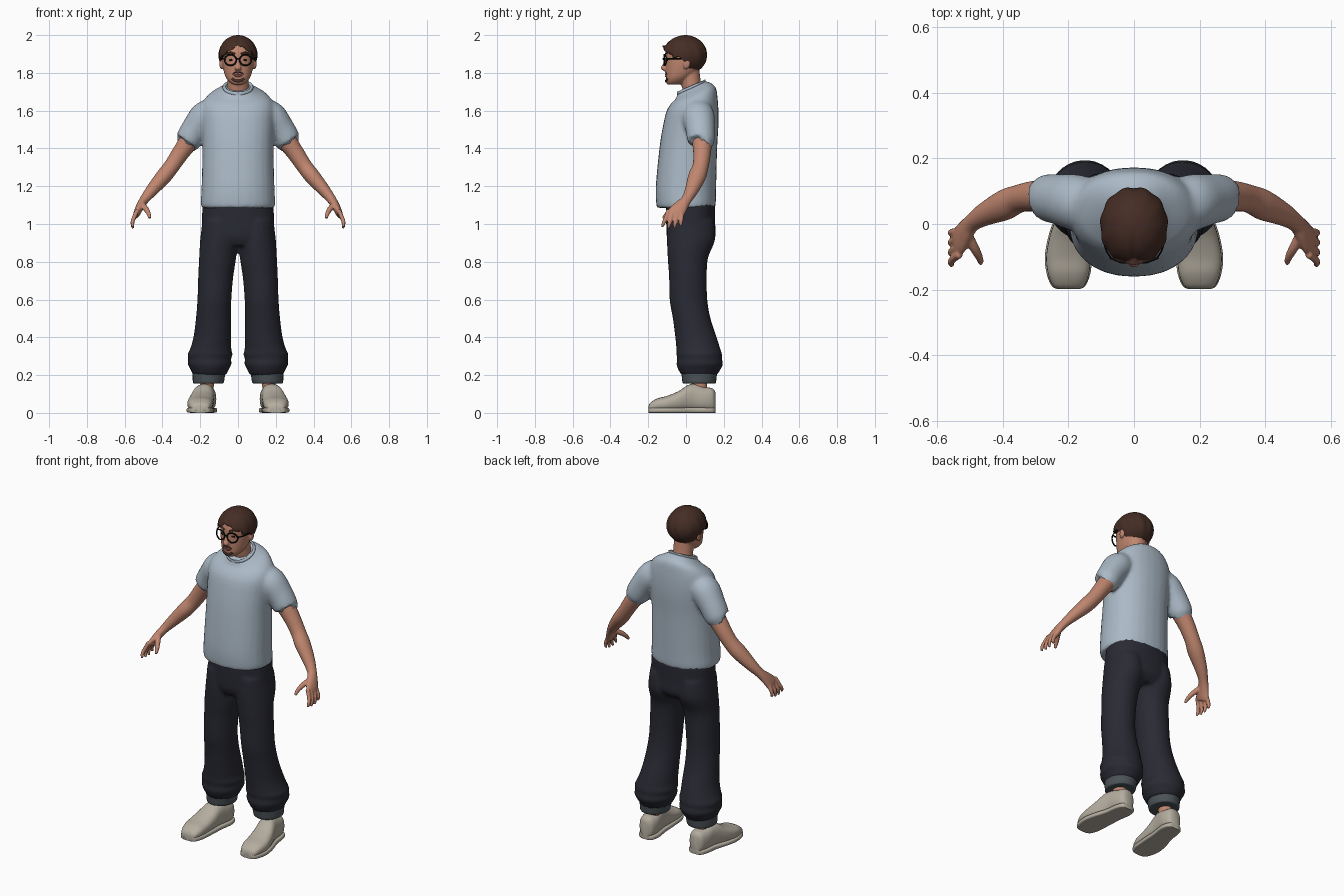
import bpy, bmesh, math
from mathutils import Vector, Matrix

cube = bpy.data.objects.get("Cube")
if cube:
    bpy.data.objects.remove(cube)


def material(name, r, g, b):
    m = bpy.data.materials.new(name)
    m.use_nodes = True
    m.diffuse_color = (r, g, b, 1)
    bsdf = m.node_tree.nodes["Principled BSDF"]
    bsdf.inputs["Base Color"].default_value = (r, g, b, 1)
    bsdf.inputs["Roughness"].default_value = 0.8
    return m


SKIN = material("skin", 0.53, 0.24, 0.16)
SHIRT = material("pale_blue_cotton", 0.41, 0.49, 0.57)
DENIM = material("dark_denim", 0.022, 0.023, 0.033)
CUFF = material("grey_cuff", 0.07, 0.085, 0.095)
SHOE = material("beige_canvas", 0.46, 0.42, 0.35)
HAIR = material("brown_hair", 0.06, 0.026, 0.018)
BLACK = material("black_frame", 0.005, 0.005, 0.006)
LIPS = material("lips", 0.38, 0.13, 0.1)

X, Y, Z = Vector((1, 0, 0)), Vector((0, 1, 0)), Vector((0, 0, 1))


def spline(keys, steps):
    """Catmull-Rom through station tuples."""
    k = [Vector(tuple(s) + (0,) * (6 - len(s))) for s in keys]
    k = [k[0]] + k + [k[-1]]
    out = []
    for i in range(1, len(k) - 2):
        p, q, r, s = k[i - 1:i + 3]
        for j in range(steps):
            t = j / steps
            out.append(0.5 * (2 * q + (r - p) * t + (2 * p - 5 * q + 4 * r - s) * t * t
                              + (3 * q - p - 3 * r + s) * t ** 3))
    return out + [k[-2]]


def loft(bm, keys, plane=None, side=1, power=1.0, steps=5, sides=28):
    """Closed tube through (x, y, z, radius_u, radius_v, tilt) stations."""
    path = spline(keys, steps)
    pts = [Vector(s[:3]) for s in path]
    rings = []
    for i, s in enumerate(path):
        if plane:
            u, v = plane
        else:
            t = (pts[min(i + 1, len(pts) - 1)] - pts[max(i - 1, 0)]).normalized()
            u = (Y - Y.dot(t) * t).normalized()
            v = t.cross(u)
        ring = []
        for j in range(sides):
            a = math.tau * j / sides
            c, d = math.cos(a), math.sin(a)
            c = math.copysign(abs(c) ** power, c)
            d = math.copysign(abs(d) ** power, d)
            co = pts[i] + u * (c * s[3]) + v * (d * s[4])
            co.z += s[5] * d * s[4]
            co.x *= side
            ring.append(bm.verts.new(co))
        rings.append(ring)
    for lo, hi in zip(rings, rings[1:]):
        for j in range(sides):
            bm.faces.new((lo[j - 1], lo[j], hi[j], hi[j - 1]))
    bm.faces.new(rings[0])
    bm.faces.new(rings[-1])


def blob(bm, center, size, rot=0):
    m = Matrix.Translation(center) @ Matrix.Rotation(rot, 4, 'X') @ Matrix.Diagonal((*size, 1))
    return bmesh.ops.create_uvsphere(bm, u_segments=24, v_segments=16, radius=1, matrix=m)["verts"]


def finish(name, bm, mat, voxel=0, smooth=4):
    bmesh.ops.recalc_face_normals(bm, faces=bm.faces[:])
    me = bpy.data.meshes.new(name)
    bm.to_mesh(me)
    bm.free()
    ob = bpy.data.objects.new(name, me)
    bpy.context.collection.objects.link(ob)
    me.materials.append(mat)
    for p in me.polygons:
        p.use_smooth = True
    if voxel:
        # Fuse overlapping volumes into one soft skin
        r = ob.modifiers.new("fuse", 'REMESH')
        r.mode, r.voxel_size, r.use_smooth_shade = 'VOXEL', voxel, True
        s = ob.modifiers.new("soften", 'SMOOTH')
        s.factor, s.iterations = 0.5, smooth
    else:
        bpy.context.view_layer.objects.active = ob
        ob.select_set(True)
        bpy.ops.object.shade_smooth_by_angle(angle=math.radians(50))
        ob.select_set(False)
    return ob


FLAT = (X, Y)

# T-shirt: torso and both sleeves
bm = bmesh.new()
loft(bm, [(0, 0, 1.085, .185, .148), (0, 0, 1.10, .197, .157), (0, 0, 1.2, .193, .16),
          (0, .012, 1.4, .188, .153), (0, .025, 1.52, .192, .147), (0, .035, 1.6, .195, .137),
          (0, .045, 1.655, .18, .122, .12), (0, .05, 1.69, .145, .108, .3),
          (0, .04, 1.71, .1, .09, .42), (0, .03, 1.725, .072, .075, .43)], FLAT, power=.9)
for s in (1, -1):
    loft(bm, [(.11, .06, 1.63, .06, .05), (.17, .065, 1.575, .085, .08), (.225, .075, 1.505, .078, .074),
              (.265, .08, 1.44, .072, .069), (.27, .08, 1.432, .064, .06)], side=s)
finish("t_shirt", bm, SHIRT, .011, 5)

# Ribbed neckline
bm = bmesh.new()
ring = [(math.cos(a) * .073, .028 + math.sin(a) * .076, 1.724 + math.sin(a) * .033, .009, .009)
        for a in (math.tau * i / 16 for i in range(17))]
loft(bm, ring, (X, Z), steps=2, sides=8)
finish("neckline", bm, SHIRT)

# Trousers: pelvis and baggy legs
bm = bmesh.new()
loft(bm, [(0, .025, 1.11, .188, .13), (0, .025, 1.0, .192, .13), (0, .027, .93, .19, .128),
          (0, .02, .885, .16, .1)], FLAT, power=.9)
for s in (1, -1):
    loft(bm, [(.1, .025, 1.02, .088, .122), (.1, .027, .92, .1, .128), (.108, .01, .82, .098, .107),
              (.118, .01, .72, .093, .1), (.125, .013, .6, .09, .1), (.13, .03, .5, .093, .1),
              (.136, .053, .4, .1, .11), (.145, .066, .335, .11, .117), (.148, .07, .31, .12, .121),
              (.15, .072, .285, .113, .118), (.15, .073, .26, .117, .124), (.15, .071, .235, .104, .115),
              (.15, .07, .2, .088, .095)], FLAT, s)
finish("trousers", bm, DENIM, .01, 4)

for s, tag in ((1, "left"), (-1, "right")):
    # Turned-up cuff
    bm = bmesh.new()
    loft(bm, [(.157, .07, .156, .07, .08), (.157, .07, .16, .081, .088), (.155, .07, .19, .085, .092),
              (.153, .07, .217, .087, .094), (.153, .07, .222, .075, .08)], FLAT, s, steps=3)
    finish(tag + "_cuff", bm, CUFF)

    bm = bmesh.new()
    loft(bm, [(.165, .075, .08, .04, .045), (.165, .072, .13, .036, .04), (.16, .07, .19, .038, .045)], FLAT, s)
    finish(tag + "_ankle", bm, SKIN)

    # Slip-on shoe: soft upper over a thin sole
    outline = [(.2, -.199, .03, .035), (.2, -.188, .048, .055), (.2, -.15, .063, .077), (.2, -.1, .068, .09),
               (.193, -.04, .065, .115), (.184, .01, .058, .147), (.176, .05, .055, .152),
               (.17, .1, .055, .137), (.168, .14, .045, .13), (.168, .155, .028, .11)]
    bm = bmesh.new()
    loft(bm, [(x, y, h / 2 + .004, a, h / 2 - .004) for x, y, a, h in outline], (X, Z), s, .8)
    finish(tag + "_shoe", bm, SHOE)
    bm = bmesh.new()
    loft(bm, [(x, y, .014, a + .004, .014) for x, y, a, h in outline], (X, Z), s, .4)
    finish(tag + "_sole", bm, SHOE)

    # Arm with hand
    bm = bmesh.new()
    loft(bm, [(.22, .08, 1.5, .05, .05), (.255, .085, 1.445, .053, .052), (.305, .085, 1.375, .047, .046),
              (.352, .077, 1.305, .043, .042), (.395, .058, 1.25, .047, .042), (.455, .03, 1.18, .036, .033),
              (.495, .003, 1.13, .028, .025), (.517, -.025, 1.095, .037, .022),
              (.533, -.05, 1.062, .045, .019), (.54, -.06, 1.045, .041, .014)], side=s, sides=20)
    for i in range(4):
        y, drop = -.024 - .023 * i, (.012, .002, 0, .008)[i]
        loft(bm, [(.532, y, 1.075, .012, .012), (.55, y - .004 * i, 1.035, .0115, .0115),
                  (.559, y - .003 - .007 * i, 1.005 + drop / 2, .0105, .0105),
                  (.556, y - .004 - .01 * i, .976 + drop, .007, .007)], side=s, sides=12)
    loft(bm, [(.51, -.03, 1.105, .016, .016), (.488, -.072, 1.08, .015, .015),
              (.473, -.1, 1.055, .012, .012), (.467, -.12, 1.03, .008, .008)], side=s, sides=12)
    finish(tag + "_arm", bm, SKIN, .005, 3)

# Head, neck, nose and ears
bm = bmesh.new()
loft(bm, [(0, .05, 1.67, .062, .056), (0, .03, 1.73, .057, .053), (0, .015, 1.82, .057, .055)], FLAT)
loft(bm, [(0, -.065, 1.738, .026, .033), (0, -.055, 1.75, .044, .051), (0, -.04, 1.775, .064, .067),
          (0, -.022, 1.81, .076, .086), (0, -.01, 1.86, .084, .098), (0, -.006, 1.91, .085, .102),
          (0, 0, 1.955, .073, .085), (0, 0, 1.98, .04, .045)], FLAT, power=.93)
loft(bm, [(0, -.098, 1.885, .009, .01), (0, -.108, 1.85, .012, .014), (0, -.117, 1.825, .018, .017),
          (0, -.106, 1.81, .014, .012)], FLAT, sides=14)
for s in (1, -1):
    blob(bm, (s * .088, .005, 1.85), (.011, .019, .031), -.2)
head = finish("head", bm, SKIN, .005, 4)
bpy.context.view_layer.update()


def face_y(x, z):
    hit, loc, *_ = head.ray_cast(Vector((x, -1, z)), Y)
    return loc.y if hit else -.09


def stroke(name, points, r, mat, depth=.005):
    bm = bmesh.new()
    keys = [(x, face_y(x, z), z, depth, r) for x, z in points]
    loft(bm, keys, sides=10, steps=4)
    finish(name, bm, mat)


# Facial features
stroke("upper_lip", [(-.024, 1.789), (0, 1.792), (.024, 1.789)], .0035, LIPS)
stroke("lower_lip", [(-.02, 1.785), (0, 1.782), (.02, 1.785)], .0045, LIPS)
stroke("moustache", [(-.03, 1.794), (-.014, 1.802), (0, 1.8), (.014, 1.802), (.03, 1.794)], .0025, HAIR, .003)
stroke("goatee", [(-.032, 1.77), (-.018, 1.76), (0, 1.757), (.018, 1.76), (.032, 1.77)], .008, HAIR)
for s, tag in ((1, "left"), (-1, "right")):
    stroke(tag + "_eyebrow", [(s * .016, 1.9), (s * .04, 1.908), (s * .066, 1.9)], .005, HAIR)
    stroke(tag + "_eye", [(s * .03, 1.867), (s * .038, 1.869), (s * .046, 1.867)], .005, BLACK, .003)

# Round spectacles
bm = bmesh.new()
for s in (1, -1):
    rim = [(s * .04 + .031 * math.cos(a), -.116 + .012 * abs(math.cos(a)) * (s * math.cos(a) > 0),
            1.868 + .029 * math.sin(a), .004, .004) for a in (math.tau * i / 16 for i in range(17))]
    loft(bm, rim, steps=2, sides=8)
    loft(bm, [(.07, -.104, 1.875, .003, .004), (.088, -.07, 1.876, .003, .004),
              (.092, 0, 1.874, .003, .004)], (X, Z), s, sides=8)
loft(bm, [(-.01, -.118, 1.872, .004, .004), (0, -.122, 1.876, .004, .004), (.01, -.118, 1.872, .004, .004)], sides=8)
finish("spectacles", bm, BLACK)


def hairline(x, y):
    if y < -.07:
        return 1.948 - .62 * abs(x - .004)
    t = min(1, max(0, (y + .035) / .07))
    return 1.882 - .066 * t * t * (3 - 2 * t)


# Hair: parted curtain fringe, lower at the nape
bm = bmesh.new()
bmesh.ops.create_uvsphere(bm, u_segments=96, v_segments=64, radius=1)
for v in bm.verts:
    n = v.co.copy()
    a = math.atan2(n.y, n.x)
    lock = 1 + .018 * math.sin(11 * a + 3 * n.z) * (1 - abs(n.z))
    fullness = 1 + .05 * abs(n.x * n.y)
    part = .008 * math.exp(-(n.x / .1) ** 2) * max(0, -n.y)
    x, y, z = n.x * .102 * lock * fullness, -.006 + n.y * .117 * lock * fullness, 1.895 + n.z * .105 - part
    v.co = (x, y, max(z, hairline(x, y) + .004 * math.sin(14 * a)))
finish("hair", bm, HAIR)
